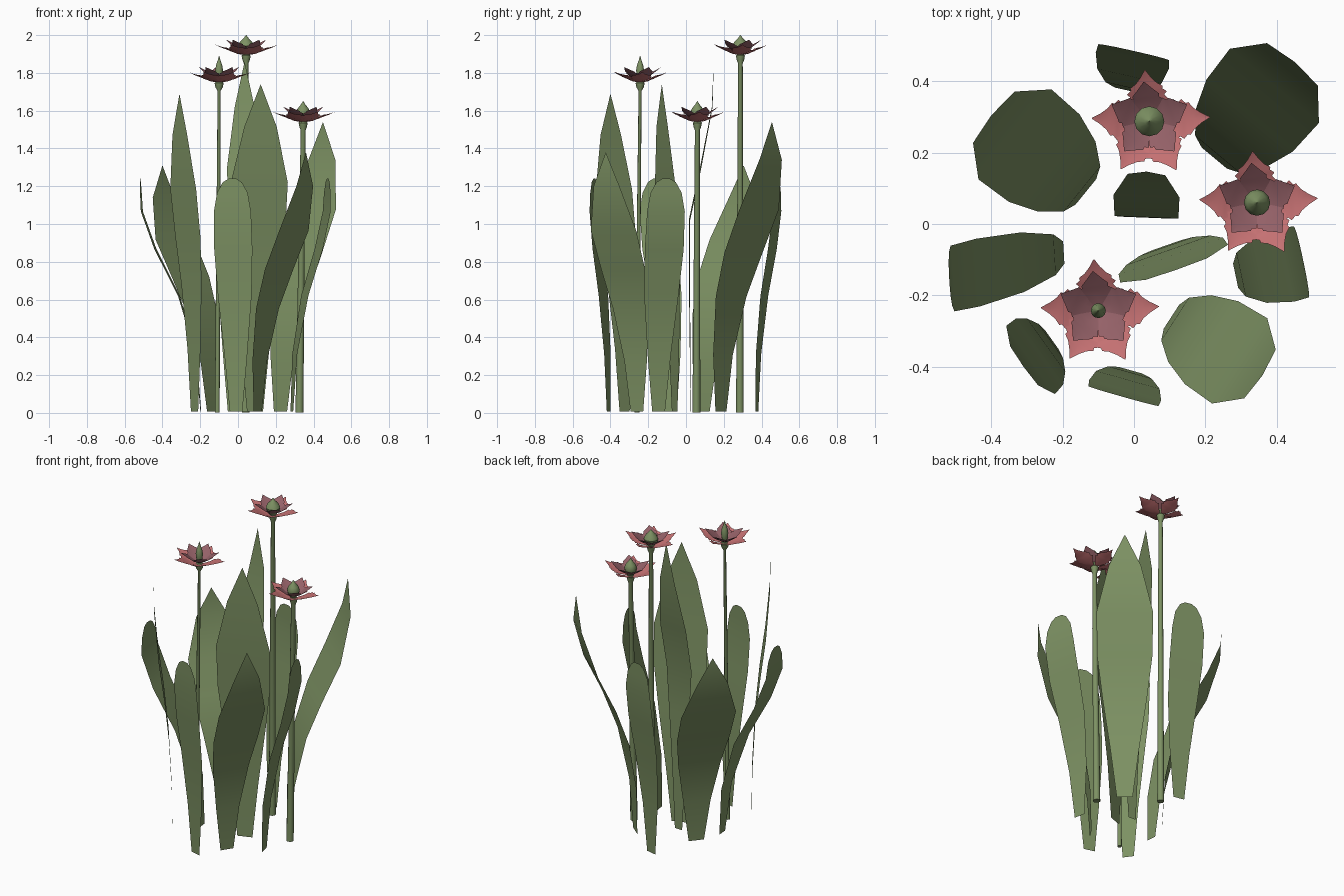
import bpy, math
from mathutils import Vector

if "Cube" in bpy.data.objects:
    bpy.data.objects.remove(bpy.data.objects["Cube"])


def material(name, rgb):
    m = bpy.data.materials.new(name)
    m.diffuse_color = (*rgb, 1)
    m.use_nodes = True
    m.node_tree.nodes["Principled BSDF"].inputs["Base Color"].default_value = m.diffuse_color
    return m


GREEN = material("leaf green", (0.205, 0.285, 0.125))
PINK = material("outer petal pink", (0.56, 0.165, 0.17))
MAUVE = material("inner petal mauve", (0.30, 0.12, 0.138))


def make(name, verts, faces, mat):
    me = bpy.data.meshes.new(name)
    me.from_pydata(verts, [], faces)
    me.materials.append(mat)
    me.validate()
    ob = bpy.data.objects.new(name, me)
    bpy.context.collection.objects.link(ob)
    bpy.context.view_layer.objects.active = ob
    ob.select_set(True)
    bpy.ops.object.shade_smooth_by_angle(angle=math.radians(35))
    ob.select_set(False)
    return ob


# Outlines: (height fraction, share of width)
POINTED = [(0, .28), (.2, .5), (.4, .78), (.55, .97), (.7, 1), (.87, .57), (1, 0)]
ROUNDED = [(0, .33), (.25, .6), (.5, .88), (.7, 1), (.86, .97), (.94, .8), (.985, .5), (1, .2)]
# Lean curves: (height fraction, share of the lean)
ARCH = [(0, 0), (.2, .04), (.4, .2), (.55, .44), (.7, .75), (.85, .97), (1, 1)]
LATE = [(0, 0), (.54, -.08), (.65, .25), (.77, .7), (.9, 1), (1, 1)]


def interp(table, t):
    for (a, u), (b, v) in zip(table, table[1:]):
        if t <= b:
            return u + (v - u) * (t - a) / (b - a)
    return table[-1][1]


def leaf(name, base, tip, height, width, outline, facing=None, curve=ARCH):
    """Thin blade leaning from base to tip; wide across its facing direction."""
    base, tip = Vector(base), Vector(tip)
    d = Vector(facing) if facing else tip - base
    d.normalize()
    side = Vector((-d.y, d.x))
    verts, faces = [], []
    for t, w in outline:
        c = base + (tip - base) * interp(curve, t)
        for s in (-1, 1):
            p = c + side * (s * w * width / 2)
            verts.append((p.x, p.y, max(.008, t * height)))
    for i in range(len(outline) - 1):
        a = 2 * i
        if outline[i + 1][1] == 0:
            faces.append((a, a + 1, a + 2))
        else:
            faces.append((a, a + 1, a + 3, a + 2))
    return make(name, verts, faces, GREEN)


# Pointed leaves
leaf("pointed_leaf_back_right", (.225, .185), (.45, .455), 1.54, .325, POINTED)
leaf("pointed_leaf_back_left", (-.135, .09), (-.40, .305), 1.31, .325, POINTED)
leaf("pointed_leaf_front_right", (.105, -.26), (.36, -.425), 1.38, .285, POINTED)
leaf("pointed_leaf_front_left", (-.23, -.325), (-.31, -.40), 1.69, .235, POINTED, (-.81, -.58))
leaf("pointed_leaf_centre", (.09, -.06), (.12, -.128), 1.74, .32, POINTED, (.33, -.94))
leaf("pointed_leaf_middle_back", (.035, .025), (.035, .147), 1.86, .185, POINTED, (.04, 1), LATE)

# Rounded leaves
leaf("round_leaf_left", (-.197, -.08), (-.518, -.155), 1.24, .19, ROUNDED, (-1, -.06))
leaf("round_leaf_right", (.285, -.145), (.475, -.105), 1.24, .21, ROUNDED)
leaf("round_leaf_front", (-.01, -.41), (-.03, -.485), 1.24, .21, ROUNDED, (-.27, -.96))
leaf("round_leaf_back", (-.02, .375), (0, .485), 1.24, .21, ROUNDED, (.22, .97))


def lathe(name, rings, n=12):
    """Solid from rings of (x, y, z, radius)."""
    verts = [(x + r * math.cos(2 * math.pi * k / n), y + r * math.sin(2 * math.pi * k / n), z)
             for x, y, z, r in rings for k in range(n)]
    faces = [(i * n + k, i * n + (k + 1) % n, (i + 1) * n + (k + 1) % n, (i + 1) * n + k)
             for i in range(len(rings) - 1) for k in range(n)]
    faces += [tuple(range(n))[::-1], tuple(range((len(rings) - 1) * n, len(rings) * n))]
    return make(name, verts, faces, GREEN)


# Petal outlines: (distance from centre, half width, rise)
OUTER = [(.015, .010, 0), (.05, .036, .006), (.07, .058, .014), (.084, .048, .018),
         (.094, .056, .023), (.105, .044, .027), (.113, .046, .03), (.125, .03, .034),
         (.145, .015, .042), (.17, .001, .054)]
INNER = [(.012, .010, 0), (.04, .032, .014), (.06, .046, .028), (.068, .036, .034),
         (.076, .038, .04), (.09, .024, .05), (.115, .001, .07)]


def petals(name, x, y, z, shape, layout, mat):
    verts, faces = [], []
    for deg, scale in layout:
        a = math.radians(deg)
        c, s = math.cos(a), math.sin(a)
        start = len(verts)
        for r, w, h in shape:
            r *= scale
            for v, lift in ((-w, .2 * w), (0, 0), (w, .2 * w)):
                verts.append((x + r * c - v * s, y + r * s + v * c, z + h + lift))
        for i in range(len(shape) - 1):
            for j in (0, 1):
                q = start + 3 * i + j
                faces.append((q, q + 3, q + 4, q + 1))
    return make(name, verts, faces, mat)


OUTER_LAYOUT = [(4, 1), (95, .85), (177, .95), (239, .92), (299, .92)]
INNER_LAYOUT = [(24, 1), (98, .97), (156, 1), (230, .95), (310, .95)]


def flower(tag, base, top, z, stem_r, bud_r, bud_z):
    (bx, by), (x, y) = base, top
    # Stem flaring into the calyx
    lathe(tag + "_stem", [(bx, by, .003, stem_r), (x, y, z - .045, stem_r * .62),
                          (x, y, z - .025, .02), (x, y, z - .004, .024), (x, y, z + .006, .014)])
    petals(tag + "_outer_petals", x, y, z, OUTER, OUTER_LAYOUT, PINK)
    petals(tag + "_inner_petals", x, y, z + .01, INNER, INNER_LAYOUT, MAUVE)
    # Pointed seed bud in the middle
    h = bud_z - z
    lathe(tag + "_bud", [(x, y, z, bud_r * .4), (x, y, z + h * .25, bud_r * .85),
                         (x, y, z + h * .45, bud_r), (x, y, z + h * .65, bud_r * .78),
                         (x, y, z + h * .85, bud_r * .3), (x, y, bud_z, .001)])


flower("tall_flower", (.04, .285), (.043, .288), 1.895, .020, .042, 2.0)
flower("middle_flower", (-.11, -.26), (-.10, -.243), 1.75, .013, .021, 1.89)
flower("short_flower", (.325, .055), (.345, .06), 1.54, .021, .037, 1.65)
